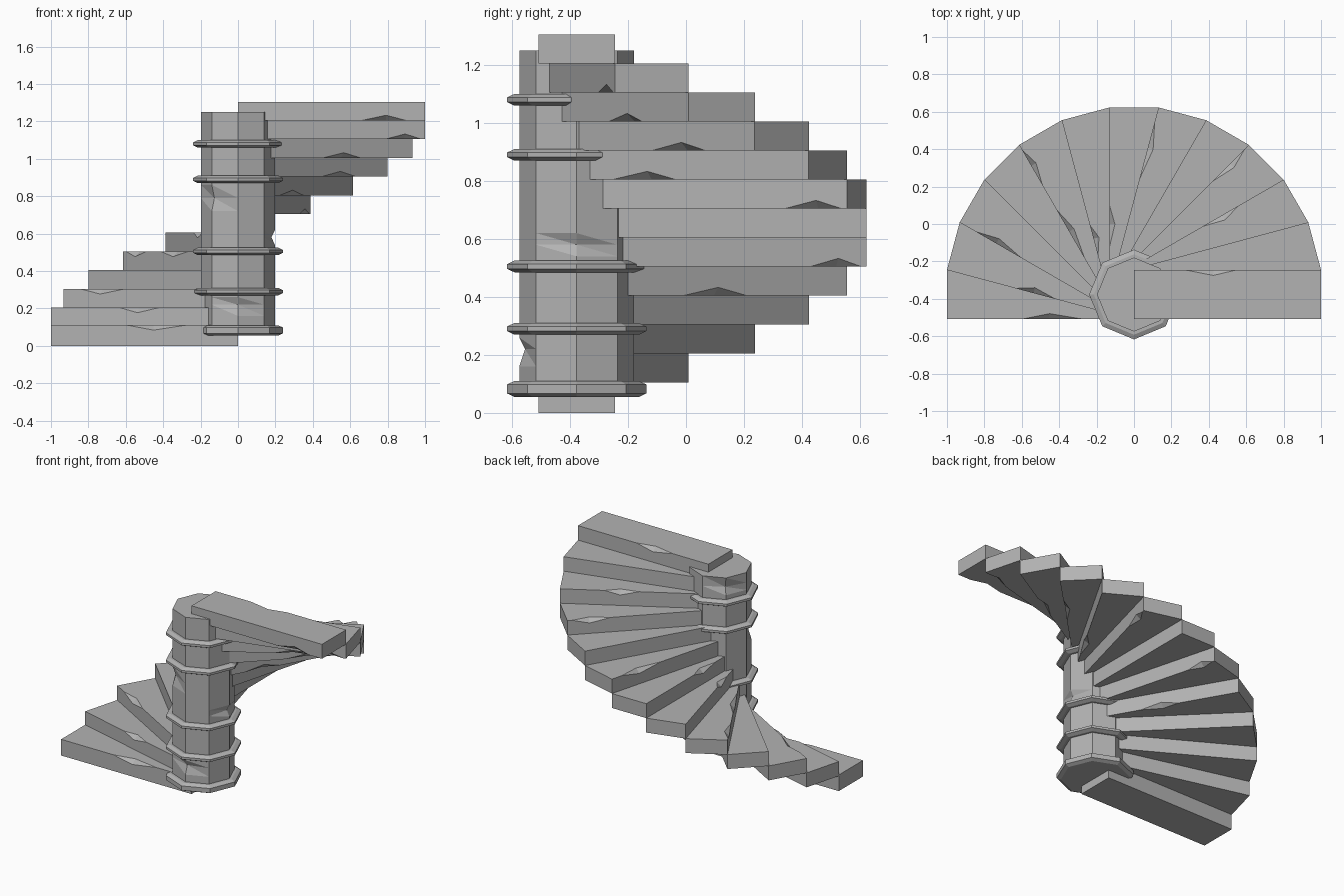
import bpy, bmesh, math
from mathutils import Matrix, Vector

cube = bpy.data.objects.get("Cube")
if cube:
    bpy.data.objects.remove(cube)

stone = bpy.data.materials.new("grey_stone")
stone.use_nodes = True
COLOUR = (0.45, 0.45, 0.45, 1)
stone.diffuse_color = COLOUR
stone.node_tree.nodes["Principled BSDF"].inputs["Base Color"].default_value = COLOUR

CENTRE = Vector((0, -0.377, 0))
HALF = 0.132
RISE = 0.1


def finish(name, bm, location):
    bmesh.ops.recalc_face_normals(bm, faces=bm.faces)
    mesh = bpy.data.meshes.new(name)
    bm.to_mesh(mesh)
    bm.free()
    mesh.materials.append(stone)
    obj = bpy.data.objects.new(name, mesh)
    obj.location = location
    bpy.context.collection.objects.link(obj)
    return obj


def make_step(name, angle, z, height, nose_chips, under_chips):
    """Rectangular tread with chips knocked off its top nose and lower back edge."""
    bm = bmesh.new()

    def corner(x, side, top):
        return bm.verts.new((x, side * HALF, height if top else 0))

    inner = {(s, t): corner(0, s, t) for s in (-1, 1) for t in (0, 1)}
    outer = {(s, t): corner(1, s, t) for s in (-1, 1) for t in (0, 1)}

    for side, chips in ((1, nose_chips), (-1, under_chips)):
        top = 1 if side == 1 else 0
        edge_z = height if top else 0
        flat, upright = [], []
        for start, end in chips:
            mid = start * 0.45 + end * 0.55
            a = bm.verts.new((start, side * HALF, edge_z))
            b = bm.verts.new((end, side * HALF, edge_z))
            p = bm.verts.new((mid, side * (HALF - 0.03), edge_z))
            q = bm.verts.new((mid, side * HALF, edge_z - side * 0.028))
            flat += [a, p, b]
            upright += [a, q, b]
            bm.faces.new((a, p, q))
            bm.faces.new((p, b, q))
        # tread or underside, then the long side
        bm.faces.new([inner[side, top]] + flat + [outer[side, top], outer[-side, top], inner[-side, top]])
        bm.faces.new([inner[side, top]] + upright + [outer[side, top], outer[side, 1 - top], inner[side, 1 - top]])

    for end in (inner, outer):
        bm.faces.new((end[-1, 0], end[1, 0], end[1, 1], end[-1, 1]))
    obj = finish(name, bm, CENTRE + Vector((0, 0, z)))
    obj.rotation_euler.z = angle


def make_octagon(name, profile, dents=()):
    """Eight-sided lathe of (radius, z) pairs; dents push single corners inwards."""
    bm = bmesh.new()
    rings = []
    for radius, z in profile:
        rings.append([bm.verts.new((radius * math.cos(i * math.pi / 4),
                                    radius * math.sin(i * math.pi / 4), z)) for i in range(8)])
    for low, high in zip(rings, rings[1:]):
        for i in range(8):
            j = (i + 1) % 8
            bm.faces.new((low[i], low[j], high[j], high[i]))
    bm.faces.new(rings[0])
    bm.faces.new(rings[-1])
    for level, i in dents:
        v = rings[level][i]
        bmesh.ops.triangulate(bm, faces=list(v.link_faces))
        v.co.x *= 0.9
        v.co.y *= 0.9
    finish(name, bm, CENTRE)


# Chips by step number: spans along the tread
nose = {0: [(0.27, 0.6)], 1: [(0.4, 0.62)], 2: [(0.62, 0.9)], 4: [(0.3, 0.6), (0.75, 0.97)],
        5: [(0.25, 0.42)], 6: [(0.25, 0.48)], 7: [(0.6, 0.92)], 9: [(0.72, 0.97)],
        10: [(0.5, 0.72)], 12: [(0.27, 0.55)]}
under = {4: [(0.35, 0.6)], 5: [(0.8, 0.98)], 7: [(0.78, 0.98)], 8: [(0.22, 0.47)],
         9: [(0.5, 0.76)], 10: [(0.45, 0.68)], 11: [(0.78, 0.98)], 12: [(0.66, 0.9)]}

# Thirteen treads winding half a turn
for k in range(13):
    base = 0 if k == 0 else k * RISE + 0.005
    make_step(f"step_{k + 1}", math.radians(180 - 15 * k), base,
              0.112 if k == 0 else RISE, nose.get(k, []), under.get(k, []))

# Central column with a few worn corners
levels = [0.06, 0.16, 0.22, 0.26, 0.54, 0.58, 0.62, 0.72, 0.79, 0.86, 1.13, 1.18, 1.25]
make_octagon("column", [(0.198, z) for z in levels], [(2, 6), (5, 0), (8, 5), (11, 3)])

# Bevelled collars around the column
for label, low, high in (("base", 0.055, 0.11), ("lower", 0.27, 0.31), ("middle", 0.485, 0.525),
                         ("upper", 0.87, 0.91), ("top", 1.06, 1.1)):
    make_octagon(f"{label}_collar", [(0.215, low), (0.24, low + 0.012), (0.24, high - 0.012), (0.215, high)])
